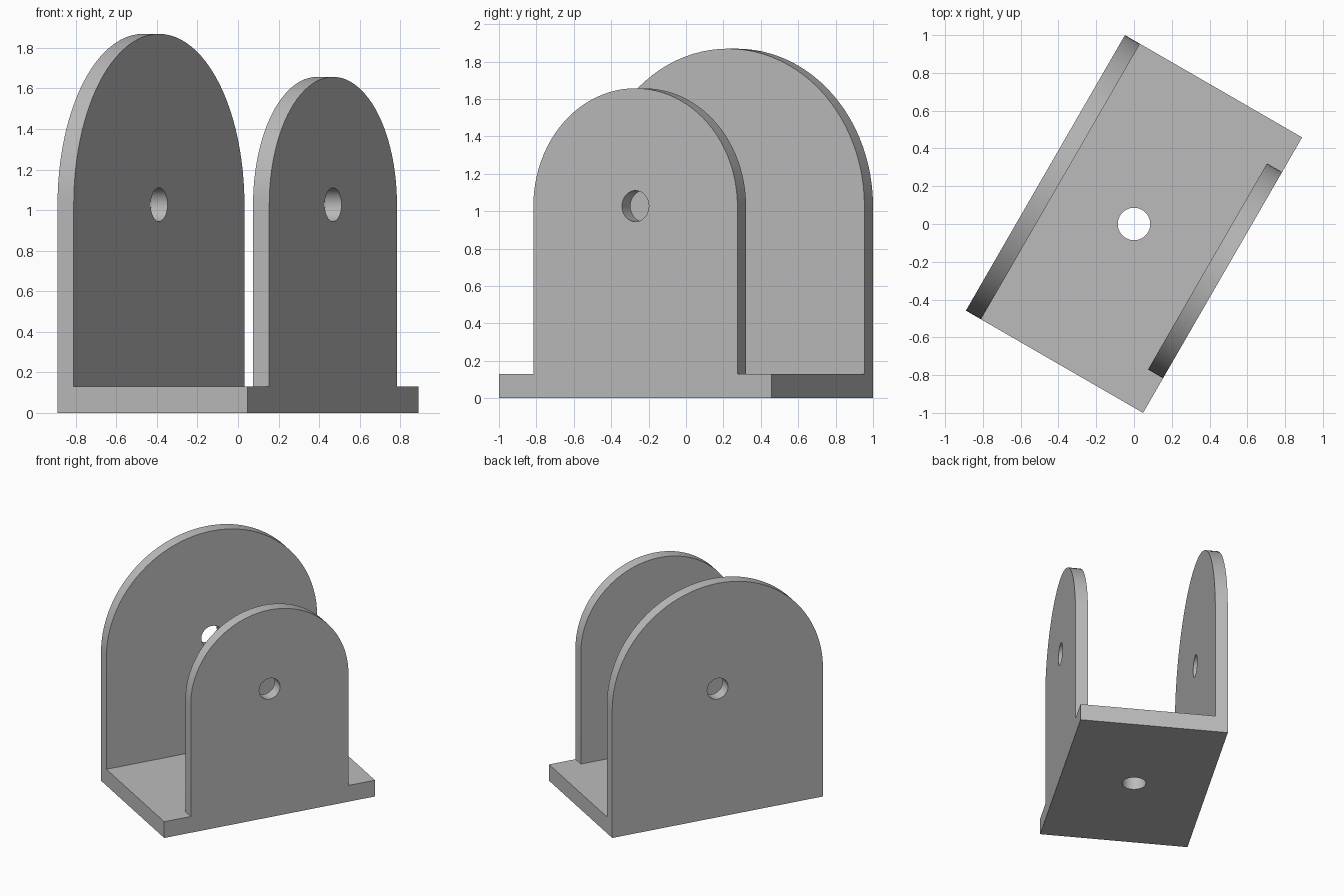
import bpy, bmesh, math
from mathutils import Matrix

cube = bpy.data.objects.get("Cube")
if cube:
    bpy.data.objects.remove(cube)

LENGTH, WIDTH, BASE_H = 1.684, 1.083, 0.13
WALL_T, HOLE_Z, HOLE_R = 0.092, 1.027, 0.083
TURN = math.radians(60)  # whole bracket is turned about z

grey = bpy.data.materials.new("plain grey")
grey.use_nodes = True
colour = (0.5, 0.5, 0.5, 1)
grey.diffuse_color = colour
grey.node_tree.nodes["Principled BSDF"].inputs["Base Color"].default_value = colour


def prism(name, outline, depth, axis):
    """Extrude an outline of points by depth along axis."""
    bm = bmesh.new()
    face = bm.faces.new([bm.verts.new(p) for p in outline])
    ext = bmesh.ops.extrude_face_region(bm, geom=[face])["geom"]
    verts = [g for g in ext if isinstance(g, bmesh.types.BMVert)]
    bmesh.ops.translate(bm, verts=verts, vec=[a * depth for a in axis])
    bmesh.ops.recalc_face_normals(bm, faces=bm.faces)
    mesh = bpy.data.meshes.new(name)
    bm.to_mesh(mesh)
    bm.free()
    mesh.materials.append(grey)
    obj = bpy.data.objects.new(name, mesh)
    bpy.context.collection.objects.link(obj)
    return obj


def wall(name, radius, y):
    """Round-topped upright standing on the base."""
    steps = 48
    outline = [(-radius, y, BASE_H), (radius, y, BASE_H)]
    for i in range(steps + 1):
        a = math.pi * i / steps
        outline.append((radius * math.cos(a), y, HOLE_Z + radius * math.sin(a)))
    return prism(name, outline, WALL_T, (0, 1, 0))


def cylinder(name, radius, depth, matrix):
    bm = bmesh.new()
    bmesh.ops.create_cone(bm, cap_ends=True, segments=48, radius1=radius,
                          radius2=radius, depth=depth, matrix=matrix)
    mesh = bpy.data.meshes.new(name)
    bm.to_mesh(mesh)
    bm.free()
    mesh.materials.append(grey)
    obj = bpy.data.objects.new(name, mesh)
    bpy.context.collection.objects.link(obj)
    obj.hide_render = True
    return obj


def combine(target, other, operation):
    """Apply a boolean and discard the second object."""
    mod = target.modifiers.new(operation, "BOOLEAN")
    mod.operation, mod.solver, mod.object = operation, "EXACT", other
    bpy.context.view_layer.objects.active = target
    bpy.ops.object.modifier_apply(modifier=mod.name)
    bpy.data.objects.remove(other)


# Base plate with its two uprights (local x runs along the long side)
x, y = LENGTH / 2, WIDTH / 2
bracket = prism("bracket", [(-x, -y, 0), (x, -y, 0), (x, y, 0), (-x, y, 0)], BASE_H, (0, 0, 1))
combine(bracket, wall("tall_wall", x, y - WALL_T), "UNION")
combine(bracket, wall("short_wall", 0.63, -y), "UNION")

# Bolt hole in the base and pin holes through both walls
pin = Matrix.Translation((0, 0, HOLE_Z)) @ Matrix.Rotation(math.pi / 2, 4, "X")
combine(bracket, cylinder("bolt_hole", 0.086, 0.5, Matrix()), "DIFFERENCE")
combine(bracket, cylinder("pin_hole", HOLE_R, 2, pin), "DIFFERENCE")

# Smooth arcs, crisp edges, final turn
bracket.data.transform(Matrix.Rotation(TURN, 4, "Z"))
bpy.ops.object.select_all(action="DESELECT")
bracket.select_set(True)
bpy.context.view_layer.objects.active = bracket
bpy.ops.object.shade_smooth_by_angle(angle=math.radians(30))
